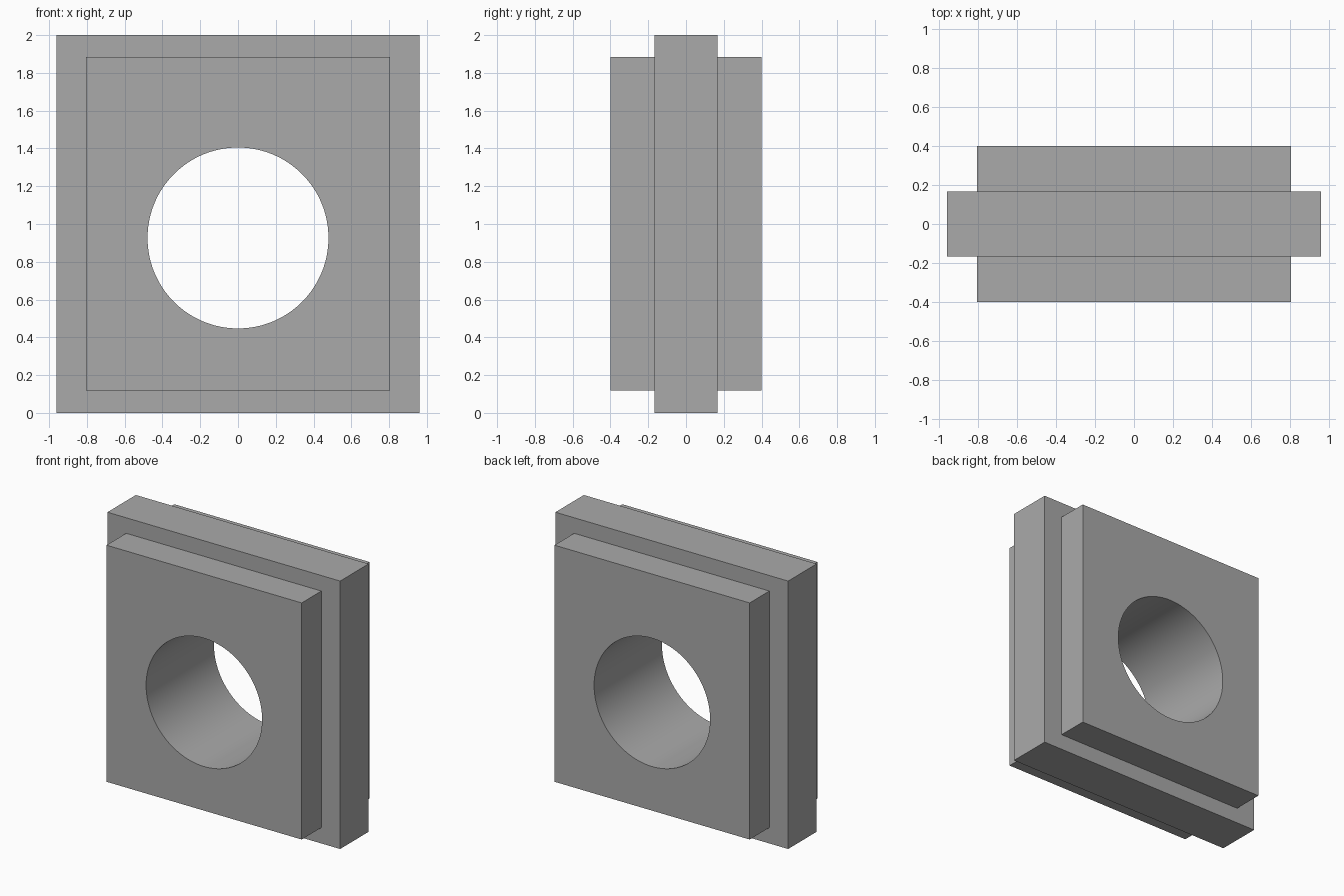
import bpy
import bmesh
from mathutils import Matrix, Vector

if "Cube" in bpy.data.objects:
    bpy.data.objects.remove(bpy.data.objects["Cube"], do_unlink=True)

GREY = (0.4, 0.4, 0.4, 1.0)
grey = bpy.data.materials.new("plain_grey")
grey.use_nodes = True
grey.diffuse_color = GREY
grey.node_tree.nodes["Principled BSDF"].inputs["Base Color"].default_value = GREY


def add_object(name, bm):
    mesh = bpy.data.meshes.new(name)
    bm.to_mesh(mesh)
    bm.free()
    mesh.materials.append(grey)
    obj = bpy.data.objects.new(name, mesh)
    bpy.context.collection.objects.link(obj)
    return obj


def add_block(name, size, z):
    bm = bmesh.new()
    bmesh.ops.create_cube(bm, size=1)
    bmesh.ops.scale(bm, vec=Vector(size), verts=bm.verts)
    bmesh.ops.translate(bm, vec=(0, 0, z), verts=bm.verts)
    return add_object(name, bm)


def combine(target, tool, operation):
    mod = target.modifiers.new(operation.lower(), "BOOLEAN")
    mod.operation = operation
    mod.solver = "EXACT"
    mod.object = tool
    bpy.context.view_layer.objects.active = target
    bpy.ops.object.modifier_apply(modifier=mod.name)
    bpy.data.objects.remove(tool, do_unlink=True)


# Thick block with a wider flange around its middle
housing = add_block("bored_flanged_block", (1.612, 0.8, 1.766), 1.001)
flange = add_block("flange", (1.922, 0.336, 2.0), 1.0)
combine(housing, flange, "UNION")

# Round bore from front to back
bm = bmesh.new()
bmesh.ops.create_cone(bm, cap_ends=True, segments=128, radius1=0.479,
                      radius2=0.479, depth=2,
                      matrix=Matrix.Translation((0, 0, 0.926)) @ Matrix.Rotation(1.5707963, 4, "X"))
bore = add_object("bore_cutter", bm)
bore.hide_render = True
combine(housing, bore, "DIFFERENCE")

# Smooth bore wall with crisp edges
bpy.ops.object.select_all(action="DESELECT")
housing.select_set(True)
bpy.context.view_layer.objects.active = housing
bpy.ops.object.shade_smooth_by_angle(angle=0.5)
